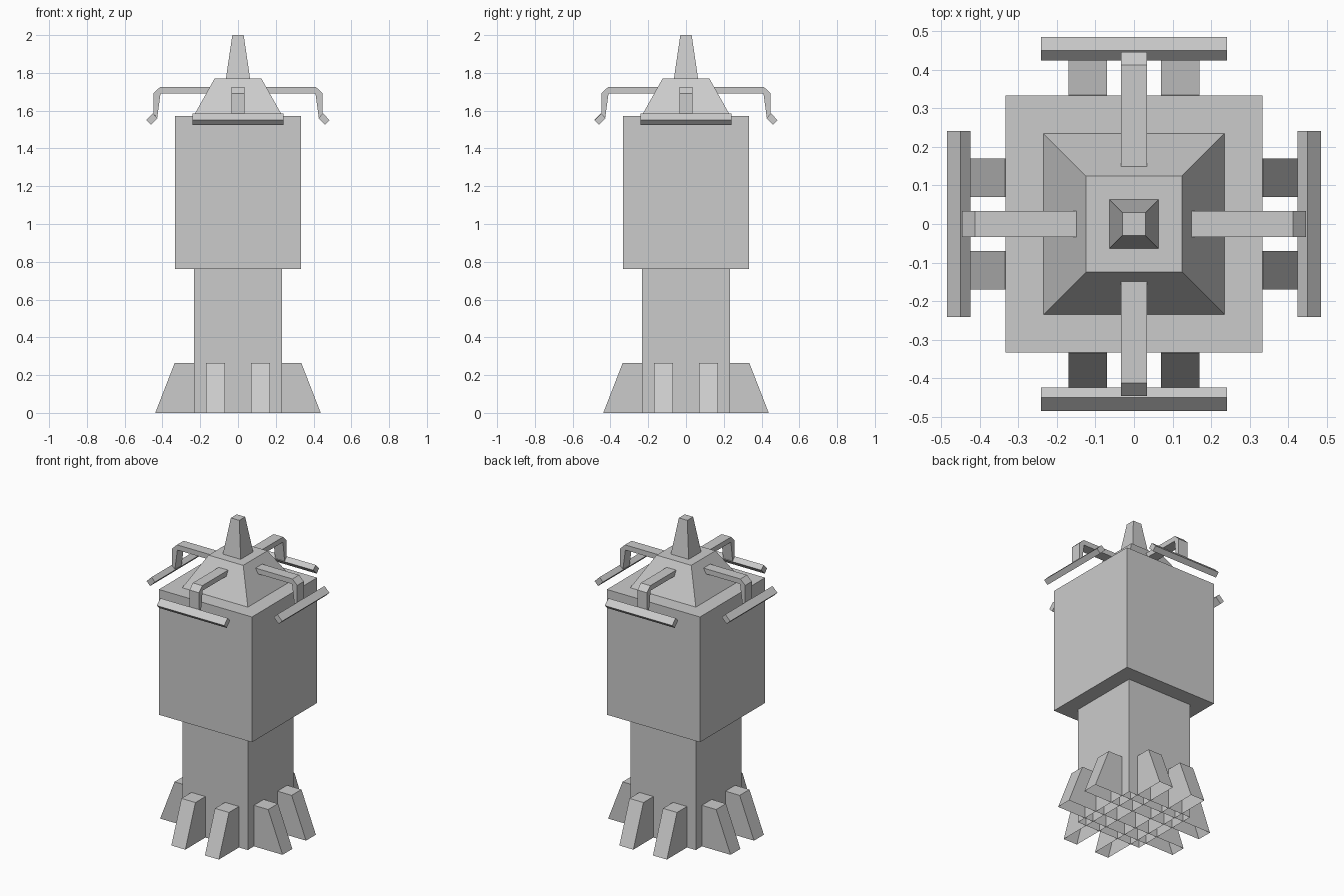
import bpy
import bmesh
import math
from mathutils import Matrix

cube = bpy.data.objects.get("Cube")
if cube:
    bpy.data.objects.remove(cube, do_unlink=True)

grey = bpy.data.materials.new("plain_grey")
grey.use_nodes = True
colour = (0.6, 0.6, 0.6, 1)
grey.diffuse_color = colour
grey.node_tree.nodes["Principled BSDF"].inputs["Base Color"].default_value = colour


def finish(name, bm):
    bmesh.ops.recalc_face_normals(bm, faces=bm.faces)
    mesh = bpy.data.meshes.new(name)
    bm.to_mesh(mesh)
    bm.free()
    mesh.materials.append(grey)
    obj = bpy.data.objects.new(name, mesh)
    bpy.context.collection.objects.link(obj)
    return obj


def open_base(bm):
    """Remove the faces lying on the ground, leaving a hollow shell."""
    ground = [f for f in bm.faces if all(abs(v.co.z) < 1e-4 for v in f.verts)]
    bmesh.ops.delete(bm, geom=ground, context='FACES_ONLY')


def block(name, low, high, z0, z1, hollow=False):
    """Square block tapering from half-width low to half-width high."""
    bm = bmesh.new()
    bmesh.ops.create_cone(bm, cap_ends=True, segments=4, radius1=low * math.sqrt(2),
                          radius2=high * math.sqrt(2), depth=z1 - z0)
    bmesh.ops.rotate(bm, verts=bm.verts, matrix=Matrix.Rotation(math.pi / 4, 3, 'Z'))
    bmesh.ops.translate(bm, verts=bm.verts, vec=(0, 0, (z0 + z1) / 2))
    # Normals are settled before the base is opened
    bmesh.ops.recalc_face_normals(bm, faces=bm.faces)
    if hollow:
        open_base(bm)
    return finish(name, bm)


def extrude(name, profile, y0, y1, turn=0, hollow=False):
    """Extrude an x-z profile along y, then turn it about z."""
    bm = bmesh.new()
    face = bm.faces.new([bm.verts.new((x, y0, z)) for x, z in profile])
    new = bmesh.ops.extrude_face_region(bm, geom=[face])["geom"]
    verts = [g for g in new if isinstance(g, bmesh.types.BMVert)]
    bmesh.ops.translate(bm, verts=verts, vec=(0, y1 - y0, 0))
    bmesh.ops.recalc_face_normals(bm, faces=bm.faces)
    if hollow:
        open_base(bm)
    bmesh.ops.rotate(bm, verts=bm.verts, matrix=Matrix.Rotation(turn, 3, 'Z'))
    return finish(name, bm)


# Tower body, roof and spire
block("lower_shaft", 0.233, 0.233, 0, 0.765, hollow=True)
block("upper_body", 0.333, 0.333, 0.762, 1.572)
block("roof", 0.235, 0.124, 1.572, 1.77)
block("spire", 0.064, 0.03, 1.77, 2.0)

# Sloping feet, each beam running right through the shaft
foot = [(-0.438, 0), (0.438, 0), (0.335, 0.265), (-0.335, 0.265)]
for axis, turn in (("side", 0), ("front_back", math.pi / 2)):
    for label, y in (("a", -0.17), ("b", 0.07)):
        extrude(f"{axis}_foot_beam_{label}", foot, y, y + 0.1, turn, hollow=True)

# Bent arms holding tilted bars on all four sides
arm = [(0.148, 1.692), (0.148, 1.725), (0.413, 1.725), (0.447, 1.692),
       (0.447, 1.575), (0.428, 1.56), (0.41, 1.692)]
bar = [(0.45, 1.585), (0.485, 1.55), (0.46, 1.525), (0.425, 1.56)]
for i, side in enumerate(("left", "back", "right", "front")):
    extrude(f"{side}_arm", arm, -0.034, 0.034, i * math.pi / 2)
    extrude(f"{side}_bar", bar, -0.241, 0.241, i * math.pi / 2)
